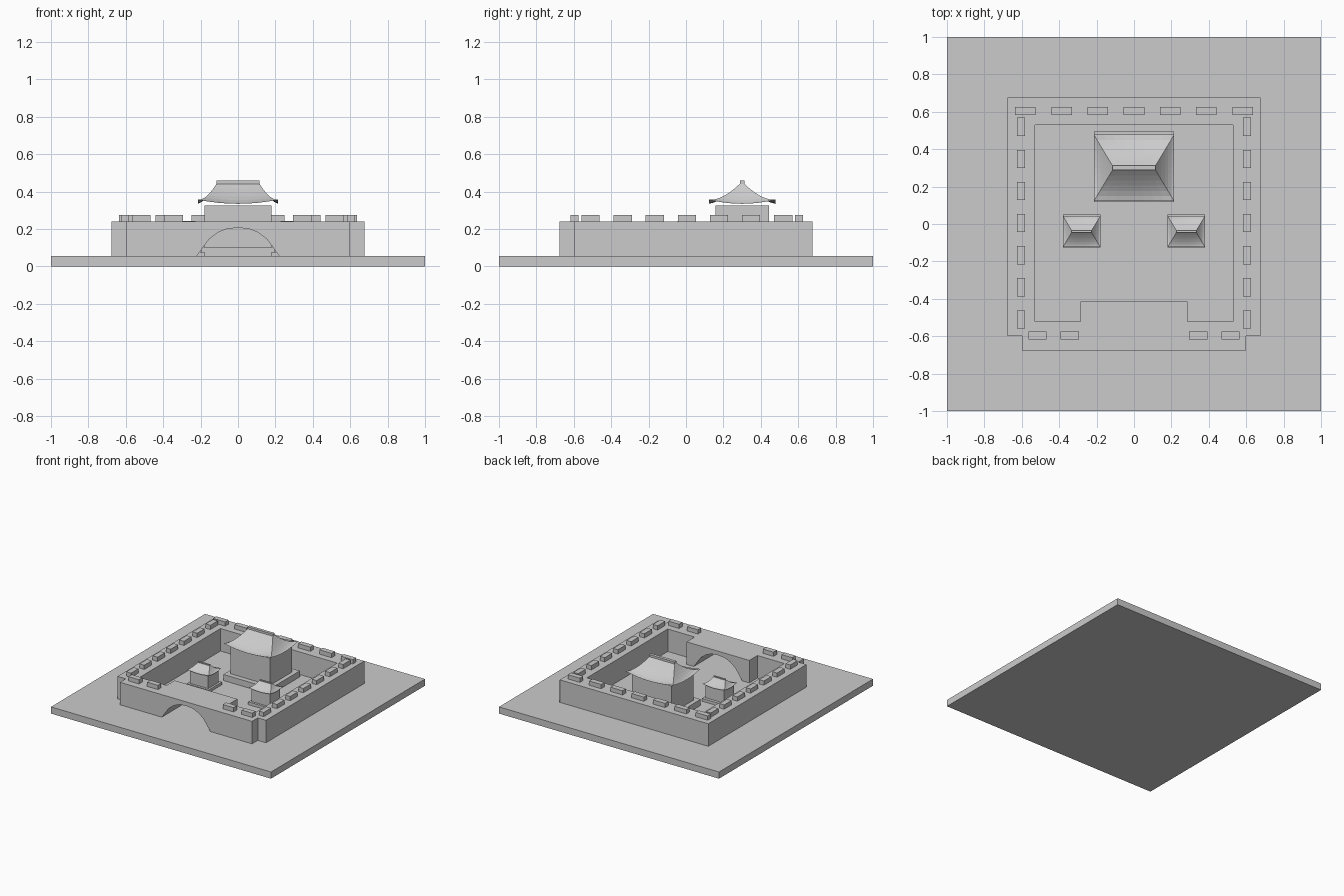
import bpy, bmesh
from mathutils import Vector

cube = bpy.data.objects.get("Cube")
if cube:
    bpy.data.objects.remove(cube)

stone = bpy.data.materials.new("light_grey_stone")
stone.use_nodes = True
stone.diffuse_color = (0.6, 0.6, 0.6, 1)
stone.node_tree.nodes["Principled BSDF"].inputs["Base Color"].default_value = (0.6, 0.6, 0.6, 1)

GROUND, WALL_TOP = 0.055, 0.24


def finish(bm, name):
    mesh = bpy.data.meshes.new(name)
    bmesh.ops.recalc_face_normals(bm, faces=bm.faces)
    bm.to_mesh(mesh)
    bm.free()
    mesh.materials.append(stone)
    obj = bpy.data.objects.new(name, mesh)
    bpy.context.collection.objects.link(obj)
    return obj


def prism(name, points, direction):
    """Extrude a flat outline along a direction."""
    bm = bmesh.new()
    face = bm.faces.new([bm.verts.new(p) for p in points])
    out = bmesh.ops.extrude_face_region(bm, geom=[face], use_keep_orig=True)
    moved = [v for v in out["geom"] if isinstance(v, bmesh.types.BMVert)]
    bmesh.ops.translate(bm, verts=moved, vec=Vector(direction))
    return finish(bm, name)


def box(name, x, y, z0, z1, width, depth):
    hx, hy = width / 2, depth / 2
    outline = [(x - hx, y - hy, z0), (x + hx, y - hy, z0), (x + hx, y + hy, z0), (x - hx, y + hy, z0)]
    return prism(name, outline, (0, 0, z1 - z0))


def roof(name, x, y, z, s):
    """Hipped shell with concave slopes and upturned corners."""
    levels, steps = 6, 8
    bm = bmesh.new()
    rings = []
    for i in range(levels + 1):
        t = i / levels
        hx, hy = 0.215 + (0.115 - 0.215) * t, 0.178 + (0.012 - 0.178) * t
        corners = [(-hx, -hy), (hx, -hy), (hx, hy), (-hx, hy)]
        ring = []
        for k in range(4):
            a, b = Vector(corners[k]), Vector(corners[(k + 1) % 4])
            for j in range(steps):
                p = a.lerp(b, j / steps)
                lift = 0.022 * abs(2 * j / steps - 1) ** 2 * (1 - t) ** 2
                h = 0.28 + 0.107 * t ** 1.5 + lift
                ring.append(bm.verts.new((x + s * p.x, y + s * p.y, z + s * h)))
        rings.append(ring)
    n = 4 * steps
    for low, high in zip(rings, rings[1:]):
        for j in range(n):
            bm.faces.new((low[j], low[(j + 1) % n], high[(j + 1) % n], high[j]))
    return finish(bm, name)


def hall(name, x, y, s):
    """Plinth, body, curved roof and ridge, scaled by s."""
    z = GROUND
    box(name + "_plinth", x, y + 0.006 * s, z, z + 0.05 * s, 0.43 * s, 0.378 * s)
    box(name + "_body", x, y, z + 0.05 * s, z + 0.272 * s, 0.36 * s, 0.285 * s)
    roof(name + "_roof", x, y, z, s)
    box(name + "_ridge", x, y, z + 0.383 * s, z + 0.404 * s, 0.23 * s, 0.025 * s)


# Ground slab
box("ground_slab", 0, 0, 0, GROUND, 2, 2)

# Enclosing wall, open at the gate
half = [(0.675, 0.675), (0.675, -0.6), (0.6, -0.6), (0.6, -0.675), (0.285, -0.675),
        (0.285, -0.52), (0.53, -0.52), (0.53, 0.53)]
plan = half + [(-px, py) for px, py in reversed(half)]
prism("enclosing_wall", [(px, py, GROUND) for px, py in plan], (0, 0, WALL_TOP - GROUND))

# Gate block with an arched passage
side = [(0.285, WALL_TOP), (0.285, GROUND), (0.22, GROUND), (0.19, 0.098), (0.155, 0.145),
        (0.11, 0.18), (0.06, 0.201)]
gate = side + [(0, 0.207)] + [(-px, pz) for px, pz in reversed(side)]
prism("gate_block", [(px, -0.675, pz) for px, pz in gate], (0, 0.26, 0))

# Battlements
for i in range(-3, 4):
    box("back_merlon", 0.1935 * i, 0.605, WALL_TOP, 0.275, 0.11, 0.043)
    for sx in (-1, 1):
        box("side_merlon", sx * 0.603, 0.005 + 0.1717 * i, WALL_TOP, 0.275, 0.043, 0.097)
    if abs(i) > 1:
        box("front_merlon", 0.1717 * i, -0.597, WALL_TOP, 0.275, 0.097, 0.043)

# Main hall and two pavilions
hall("main_hall", 0, 0.3, 1)
for label, sx in (("left", 1), ("right", -1)):
    hall(label + "_pavilion", sx * 0.28, -0.04, 0.465)
